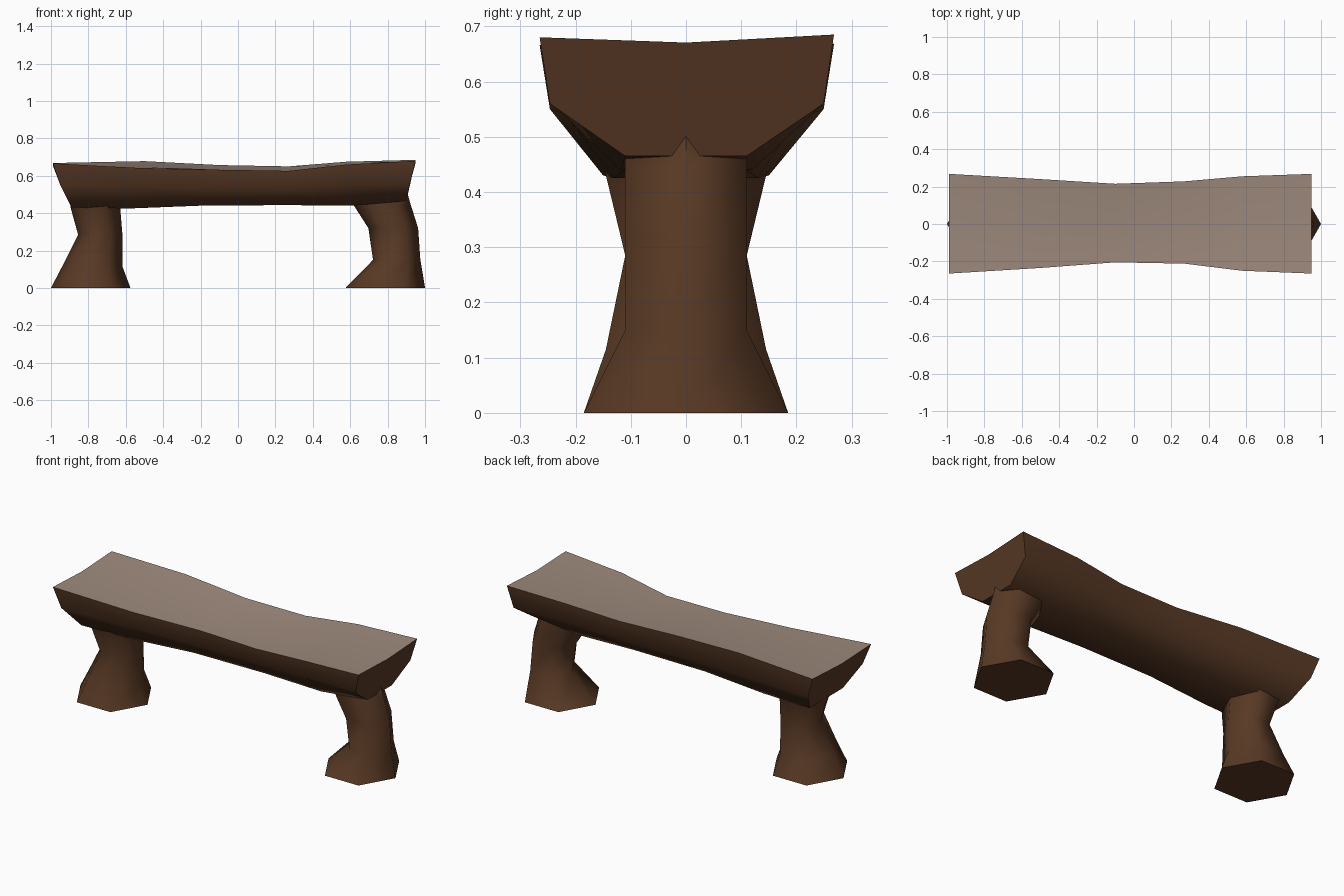
import bpy, bmesh, math
from mathutils import Vector

if "Cube" in bpy.data.objects:
    bpy.data.objects.remove(bpy.data.objects["Cube"])


def material(name, rgb):
    m = bpy.data.materials.new(name)
    m.diffuse_color = (*rgb, 1)
    m.use_nodes = True
    m.node_tree.nodes["Principled BSDF"].inputs["Base Color"].default_value = m.diffuse_color
    return m


bark = material("bark brown", (0.098, 0.041, 0.018))
wood = material("pale wood", (0.34, 0.254, 0.205))


def loft(name, rings, mats, top_sides=()):
    """Skin a list of equal-length rings, cap both ends; top_sides get material 1."""
    bm = bmesh.new()
    rows = [[bm.verts.new(Vector(p)) for p in r] for r in rings]
    n = len(rows[0])
    for a, b in zip(rows, rows[1:]):
        for i in range(n):
            j = (i + 1) % n
            f = bm.faces.new((a[i], a[j], b[j], b[i]))
            f.material_index = 1 if i in top_sides else 0
    bm.faces.new(rows[0])
    bm.faces.new(rows[-1][::-1])
    bmesh.ops.recalc_face_normals(bm, faces=bm.faces)
    me = bpy.data.meshes.new(name)
    bm.to_mesh(me)
    bm.free()
    ob = bpy.data.objects.new(name, me)
    bpy.context.collection.objects.link(ob)
    for m in mats:
        me.materials.append(m)
    bpy.ops.object.select_all(action='DESELECT')
    ob.select_set(True)
    bpy.context.view_layer.objects.active = ob
    bpy.ops.object.shade_smooth_by_angle(angle=math.radians(65))
    return ob


# Half-log seat: x at top, mid, bottom; front y, z; back y, z; mid z; bottom half width, z
stations = [
    (-0.99, -0.95, -0.89, -0.265, 0.666, 0.268, 0.668, 0.55, 0.15, 0.43),
    (-0.50, -0.50, -0.58, -0.235, 0.640, 0.240, 0.678, 0.54, 0.13, 0.425),
    (-0.10, -0.10, -0.20, -0.205, 0.632, 0.215, 0.657, 0.53, 0.11, 0.44),
    (0.27, 0.27, 0.25, -0.212, 0.626, 0.228, 0.650, 0.53, 0.11, 0.443),
    (0.58, 0.58, 0.61, -0.250, 0.660, 0.255, 0.675, 0.55, 0.12, 0.44),
    (0.95, 0.92, 0.90, -0.265, 0.680, 0.268, 0.685, 0.56, 0.11, 0.465),
]
rings = []
for xt, xm, xb, fy, fz, by, bz, mz, hw, zb in stations:
    rings.append([(xt, fy, fz), (xm, fy * 0.93, mz), (xb, -hw, zb),
                  (xb, hw, zb), (xm, by * 0.93, mz), (xt, by, bz),
                  (xt, 0, (fz + bz) / 2 - 0.012)])
loft("seat", rings, [bark, wood], top_sides=(5, 6))


# Six-sided stump legs: z, left x, right x, half depth
def leg(name, levels):
    rings = []
    for z, x0, x1, d in levels:
        c, r = (x0 + x1) / 2, (x1 - x0) / 2
        rings.append([(c + r * math.cos(k * math.pi / 3),
                       d * math.sin(k * math.pi / 3) / math.sin(math.pi / 3), z)
                      for k in range(6)])
    loft(name, rings, [bark])


leg("left_leg", [(0, -1.0, -0.575, 0.185), (0.115, -0.94, -0.618, 0.145),
                 (0.285, -0.855, -0.618, 0.11), (0.43, -0.895, -0.63, 0.145),
                 (0.51, -0.90, -0.60, 0.16)])
leg("right_leg", [(0, 0.575, 1.0, 0.185), (0.15, 0.722, 0.975, 0.11),
                  (0.32, 0.697, 0.963, 0.11), (0.44, 0.62, 0.925, 0.11),
                  (0.51, 0.60, 0.905, 0.11)])
